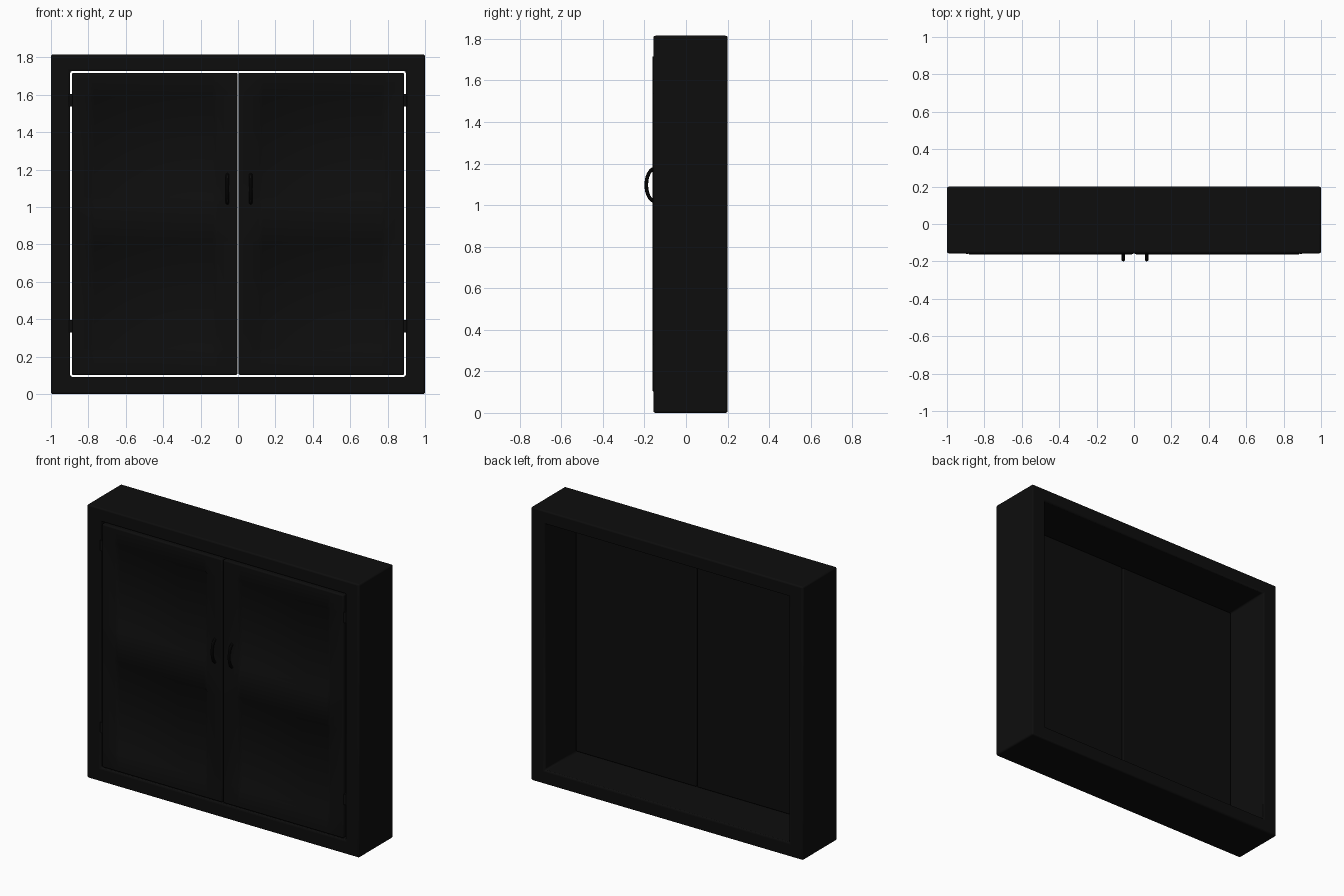
import bpy, bmesh, math
from mathutils import Vector

if "Cube" in bpy.data.objects:
    bpy.data.objects.remove(bpy.data.objects["Cube"])

black = bpy.data.materials.new("black_paint")
black.diffuse_color = (0.004, 0.004, 0.004, 1)
black.use_nodes = True
black.node_tree.nodes["Principled BSDF"].inputs["Base Color"].default_value = black.diffuse_color


def finish(name, bm, bevel=0.0, angle=30):
    bmesh.ops.recalc_face_normals(bm, faces=bm.faces)
    me = bpy.data.meshes.new(name)
    bm.to_mesh(me)
    bm.free()
    ob = bpy.data.objects.new(name, me)
    bpy.context.collection.objects.link(ob)
    me.materials.append(black)
    if bevel:
        m = ob.modifiers.new("bevel", 'BEVEL')
        m.width, m.segments, m.limit_method = bevel, 3, 'ANGLE'
        m.angle_limit = math.radians(50)
    bpy.context.view_layer.objects.active = ob
    ob.select_set(True)
    bpy.ops.object.shade_smooth_by_angle(angle=math.radians(angle))
    ob.select_set(False)
    return ob


# Outer frame: rectangular ring, open front and back
bm = bmesh.new()


def ring(x, z0, z1, y):
    return [bm.verts.new((a, y, b)) for a, b in ((-x, z0), (x, z0), (x, z1), (-x, z1))]


loops = [ring(1, 0, 1.815, -0.157), ring(1, 0, 1.815, 0.2),
         ring(0.897, 0.092, 1.727, 0.2), ring(0.897, 0.092, 1.727, -0.157)]
for k in range(4):
    a, b = loops[k], loops[(k + 1) % 4]
    for i in range(4):
        j = (i + 1) % 4
        bm.faces.new((a[i], a[j], b[j], b[i]))
finish("cabinet_frame", bm, 0.01)

# Doors: slab with two recessed panels, slopes cut into the front
FRONT, BACK, RECESS, S = -0.162, -0.11, 0.016, 0.022


def door(side, name):
    bm = bmesh.new()
    xs = [0.003, 0.11, 0.11 + S, 0.79 - S, 0.79, 0.888]
    zs = [0.102, 0.22, 0.22 + S, 0.83 - S, 0.83, 1.03, 1.03 + S, 1.61 - S, 1.61, 1.717]
    g = [[bm.verts.new((side * x, FRONT + (RECESS if i in (2, 3) and j in (2, 3, 6, 7) else 0), z))
          for j, z in enumerate(zs)] for i, x in enumerate(xs)]
    for i in range(len(xs) - 1):
        for j in range(len(zs) - 1):
            bm.faces.new((g[i][j], g[i + 1][j], g[i + 1][j + 1], g[i][j + 1]))
    # side walls and back
    rim = [e for e in bm.edges if e.is_boundary]
    new = bmesh.ops.extrude_edge_only(bm, edges=rim)["geom"]
    for v in new:
        if isinstance(v, bmesh.types.BMVert):
            v.co.y = BACK
    bmesh.ops.holes_fill(bm, edges=[e for e in bm.edges if e.is_boundary], sides=0)
    finish(name, bm, 0.008, 50)


# Curved pull handles, swept from a round section
def handle(x, name):
    bm = bmesh.new()
    n, m, r = 20, 10, 0.009
    rings = []
    for i in range(n + 1):
        t = math.pi * i / n
        out = Vector((0, -math.sin(t), math.cos(t)))
        c = Vector((x, -0.15 - 0.041 * math.sin(t), 1.097 + 0.078 * math.cos(t)))
        rings.append([bm.verts.new(c + r * (out * math.cos(u) + Vector((1, 0, 0)) * math.sin(u)))
                      for u in (2 * math.pi * k / m for k in range(m))])
    for a, b in zip(rings, rings[1:]):
        for k in range(m):
            bm.faces.new((a[k], a[(k + 1) % m], b[(k + 1) % m], b[k]))
    bm.faces.new(rings[0])
    bm.faces.new(rings[-1])
    finish(name, bm)


# Hinge barrels bridging the gap between door and frame
def hinge(side, z, name):
    bm = bmesh.new()
    bmesh.ops.create_cone(bm, cap_ends=True, segments=16, radius1=0.013, radius2=0.013, depth=0.068)
    bmesh.ops.translate(bm, verts=bm.verts, vec=(side * 0.893, -0.148, z))
    finish(name, bm)


for side, tag in ((-1, "left"), (1, "right")):
    door(side, tag + "_door")
    handle(-0.057 if side < 0 else 0.068, tag + "_handle")
    hinge(side, 0.362, tag + "_lower_hinge")
    hinge(side, 1.57, tag + "_upper_hinge")
